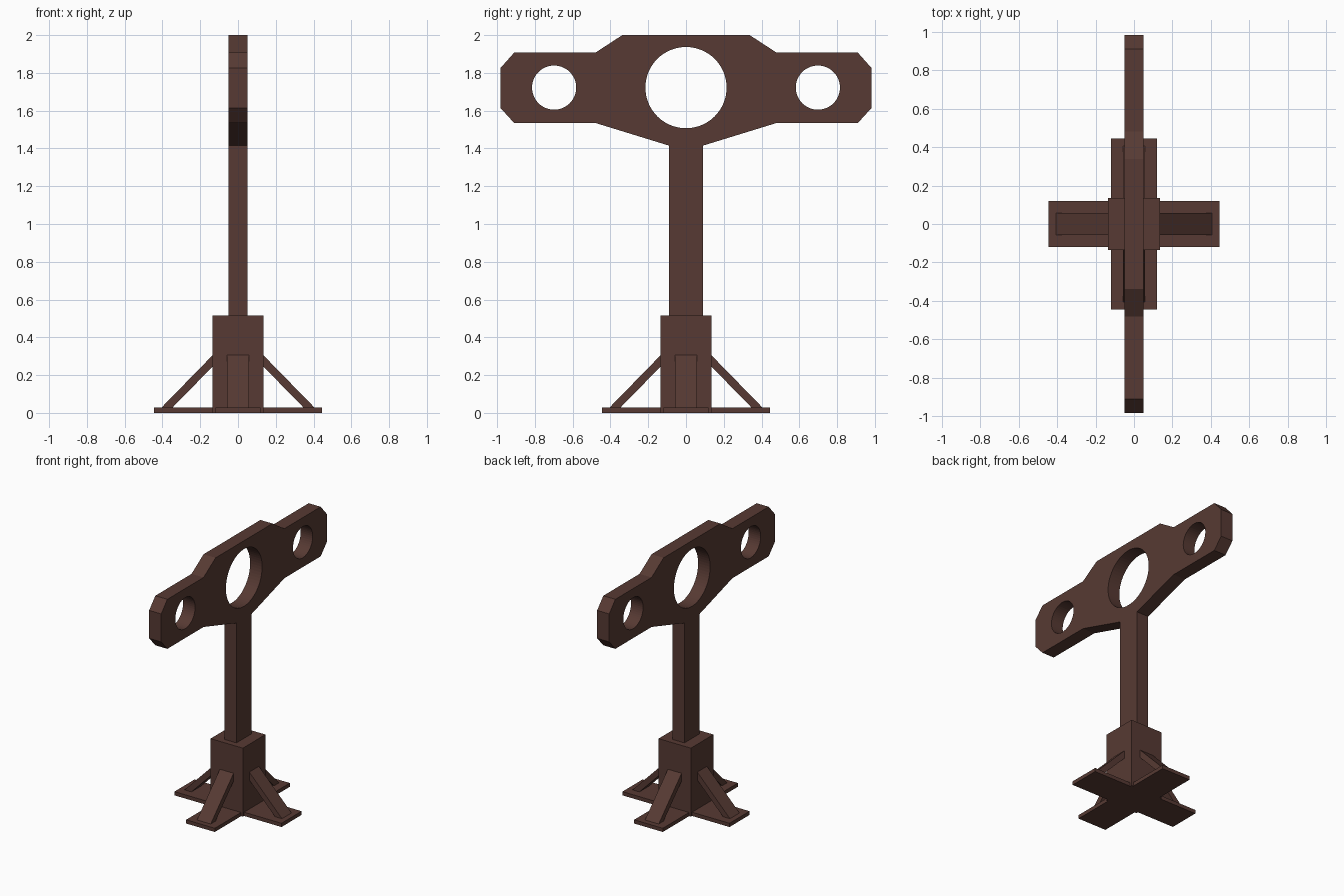
import bpy, bmesh
from math import sin, cos, pi
from mathutils import Matrix

if "Cube" in bpy.data.objects:
    bpy.data.objects.remove(bpy.data.objects["Cube"])

wood = bpy.data.materials.new("dark_brown")
wood.diffuse_color = (0.095, 0.042, 0.033, 1)
wood.use_nodes = True
wood.node_tree.nodes["Principled BSDF"].inputs["Base Color"].default_value = wood.diffuse_color


def plate(name, loops, depth, matrix):
    """Flat outline (first loop) with holes (other loops), extruded both ways by depth / 2."""
    cu = bpy.data.curves.new(name + "_profile", 'CURVE')
    cu.dimensions = '2D'
    cu.fill_mode = 'BOTH'
    cu.extrude = depth / 2
    for pts in loops:
        sp = cu.splines.new('POLY')
        sp.points.add(len(pts) - 1)
        for p, (x, y) in zip(sp.points, pts):
            p.co = (x, y, 0, 1)
        sp.use_cyclic_u = True
    tmp = bpy.data.objects.new(name + "_tmp", cu)
    bpy.context.collection.objects.link(tmp)
    bpy.context.view_layer.update()
    dg = bpy.context.evaluated_depsgraph_get()
    me = bpy.data.meshes.new_from_object(tmp.evaluated_get(dg))
    bpy.data.objects.remove(tmp)
    me.name = name
    bm = bmesh.new()
    bm.from_mesh(me)
    bmesh.ops.remove_doubles(bm, verts=bm.verts, dist=0.0005)
    bmesh.ops.recalc_face_normals(bm, faces=bm.faces)
    bm.transform(matrix)
    for f in bm.faces:
        f.smooth = False
    bm.to_mesh(me)
    bm.free()
    me.materials.clear()
    me.materials.append(wood)
    ob = bpy.data.objects.new(name, me)
    bpy.context.collection.objects.link(ob)
    return ob


def circle(cx, cy, r, n):
    return [(cx + r * cos(2 * pi * i / n), cy + r * sin(2 * pi * i / n)) for i in range(n)]


# Profiles drawn in (y, z) and extruded along x
UPRIGHT = Matrix.Rotation(pi / 2, 4, 'Z') @ Matrix.Rotation(pi / 2, 4, 'X')

# Post and crossbar in one board, with three round holes
half = [(0.09, 0.5), (0.09, 1.415), (0.48, 1.535), (0.91, 1.535), (0.983, 1.615),
        (0.983, 1.825), (0.91, 1.907), (0.48, 1.907), (0.337, 2.0)]
outline = half + [(-y, z) for y, z in reversed(half)]
holes = [circle(0, 1.722, 0.215, 64), circle(0.698, 1.722, 0.117, 48),
         circle(-0.698, 1.722, 0.117, 48)]
plate("post_and_crossbar", [outline] + holes, 0.10, UPRIGHT)

# Square socket block around the post foot
b = 0.134
plate("socket_block", [[(-b, -b), (b, -b), (b, b), (-b, b)]], 0.515,
      Matrix.Translation((0, 0, 0.2575)))

# Cross-shaped foot plate
a, w = 0.445, 0.119
arm = [(a, -w), (a, w), (w, w)]
cross = []
for k in range(4):
    c, s = round(cos(k * pi / 2)), round(sin(k * pi / 2))
    cross += [(x * c - y * s, x * s + y * c) for x, y in arm]
plate("foot_cross", [cross], 0.028, Matrix.Translation((0, 0, 0.014)))

# Four diagonal braces
brace = [(0.12, 0.26), (0.355, 0.02), (0.413, 0.02), (0.12, 0.32)]
for k in range(4):
    plate(f"brace_{k + 1}", [brace], 0.114, Matrix.Rotation(k * pi / 2, 4, 'Z') @ UPRIGHT)
